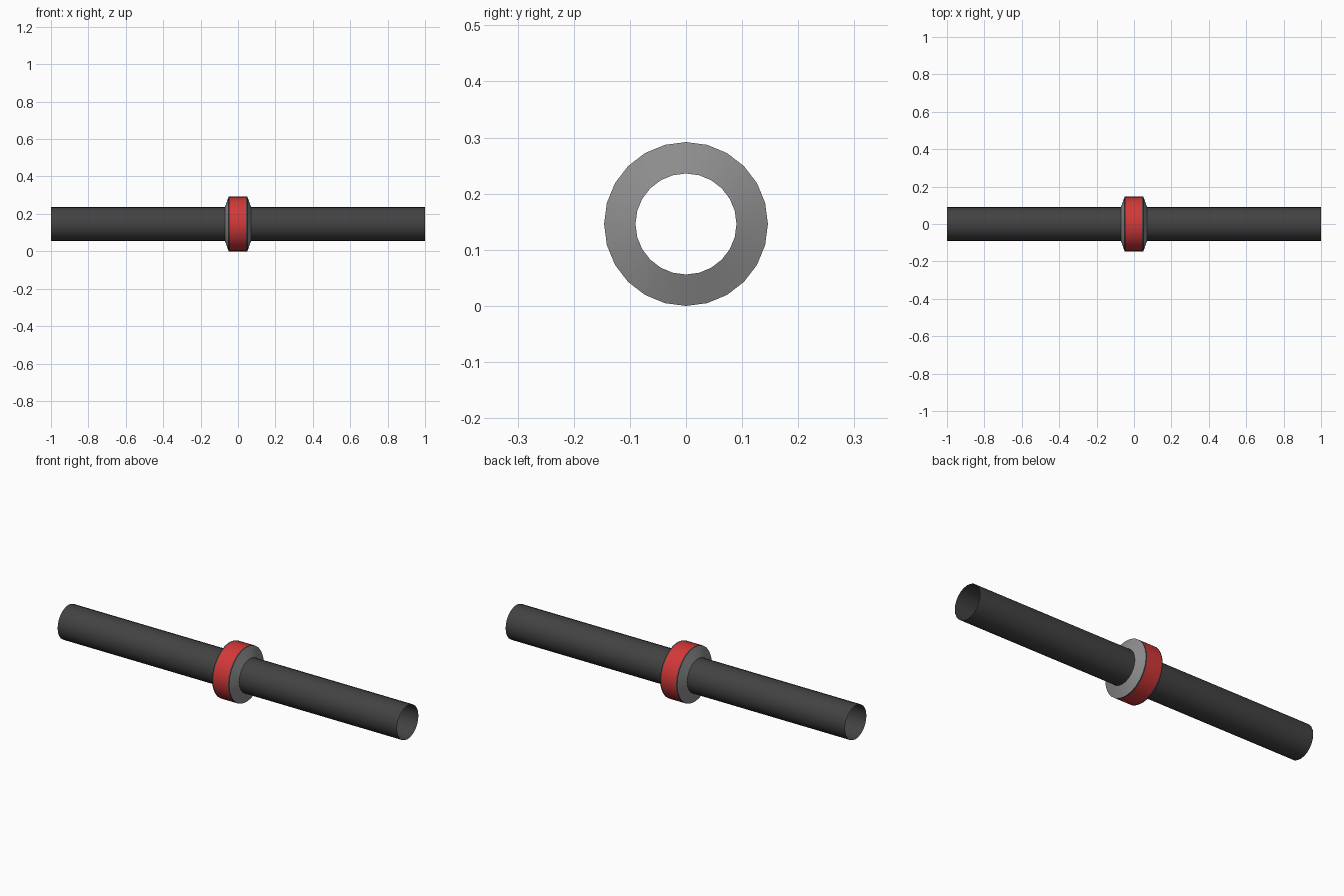
import bpy, bmesh, math

SIDES = 24
AXIS_Z = 0.146
R_TUBE, R_COLLAR = 0.09, 0.146

cube = bpy.data.objects.get("Cube")
if cube:
    bpy.data.objects.remove(cube, do_unlink=True)


def material(name, rgb):
    mat = bpy.data.materials.new(name)
    mat.use_nodes = True
    mat.diffuse_color = (*rgb, 1)
    mat.node_tree.nodes["Principled BSDF"].inputs["Base Color"].default_value = (*rgb, 1)
    return mat


charcoal = material("charcoal", (0.055, 0.055, 0.055))
red = material("red", (0.65, 0.04, 0.04))
grey = material("grey", (0.27, 0.27, 0.27))


def lathe(name, profile, mat):
    """Spin a profile of (x, radius) points around the tube axis."""
    bm = bmesh.new()
    rings = []
    for x, r in profile:
        angles = [math.tau * i / SIDES for i in range(SIDES)]
        rings.append([bm.verts.new((x, r * math.sin(a), r * math.cos(a))) for a in angles])
    for low, high in zip(rings, rings[1:]):
        for i in range(SIDES):
            j = (i + 1) % SIDES
            bm.faces.new((low[i], low[j], high[j], high[i]))
    bmesh.ops.recalc_face_normals(bm, faces=bm.faces)
    # Open shells: make every face point away from the axis
    for f in bm.faces:
        c = f.calc_center_median()
        if f.normal.y * c.y + f.normal.z * c.z < 0:
            f.normal_flip()
    mesh = bpy.data.meshes.new(name)
    bm.to_mesh(mesh)
    bm.free()
    mesh.materials.append(mat)
    obj = bpy.data.objects.new(name, mesh)
    obj.location.z = AXIS_Z
    bpy.context.collection.objects.link(obj)
    bpy.ops.object.select_all(action="DESELECT")
    obj.select_set(True)
    bpy.context.view_layer.objects.active = obj
    bpy.ops.object.shade_smooth_by_angle(angle=math.radians(30))
    return obj


# Open-ended pipe and the red band around its middle
lathe("pipe", [(-1, R_TUBE), (1, R_TUBE)], charcoal)
lathe("collar_band", [(-0.043, R_COLLAR), (0.043, R_COLLAR)], red)

# Dark rim and sloped shoulder on each side of the band
for side, s in (("left", 1), ("right", -1)):
    lathe(f"{side}_collar_rim", [(s * 0.043, R_COLLAR), (s * 0.05, R_COLLAR)], charcoal)
    lathe(f"{side}_collar_shoulder", [(s * 0.05, R_COLLAR), (s * 0.07, R_TUBE)], grey)
